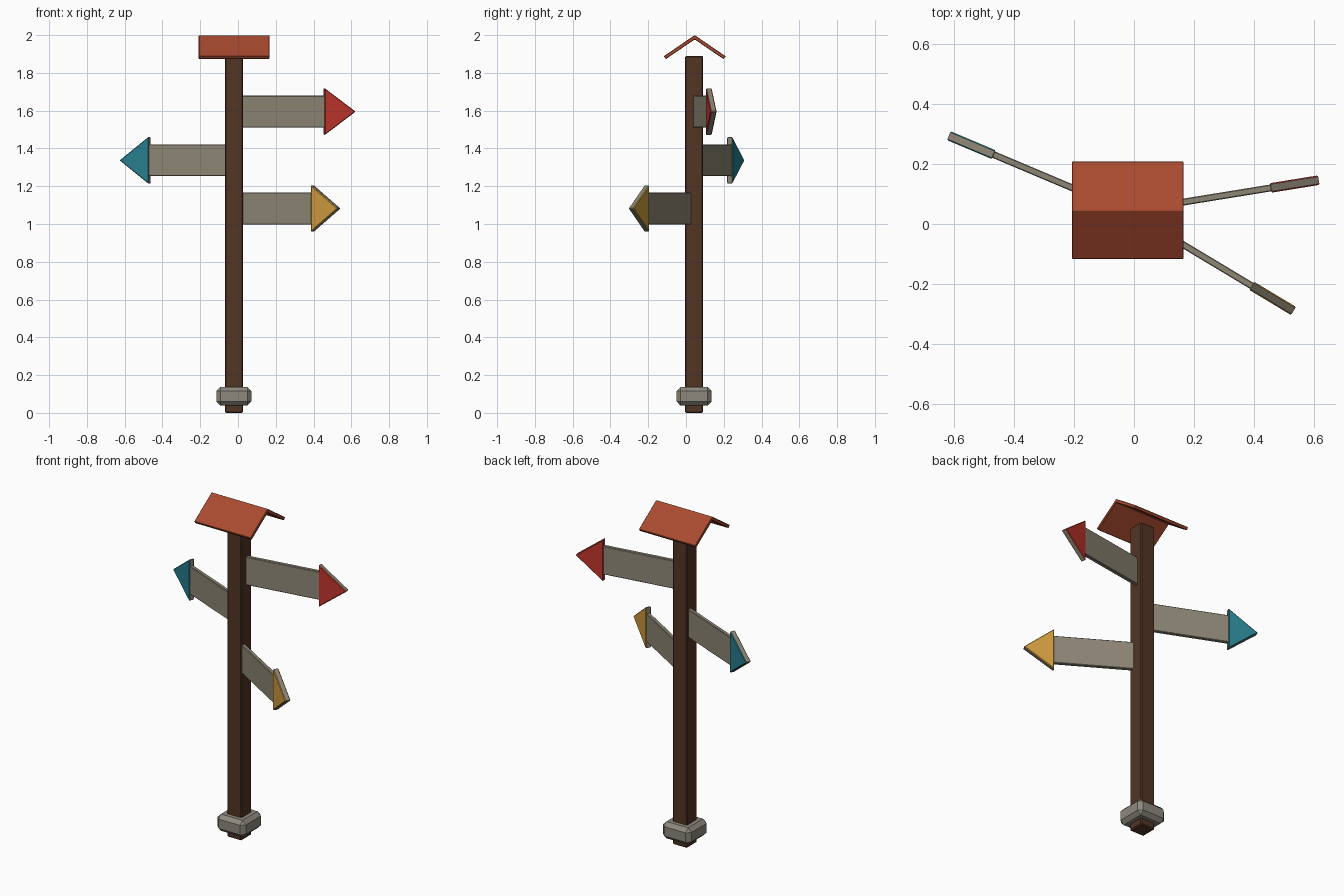
import bpy, bmesh, math
from mathutils import Matrix, Vector

if "Cube" in bpy.data.objects:
    bpy.data.objects.remove(bpy.data.objects["Cube"])

PX, PY = -0.022, 0.043   # post axis


def mat(name, rgb):
    m = bpy.data.materials.new(name)
    m.diffuse_color = (*rgb, 1)
    m.use_nodes = True
    m.node_tree.nodes["Principled BSDF"].inputs["Base Color"].default_value = m.diffuse_color
    return m


WOOD = mat("dark_wood", (0.085, 0.035, 0.018))
STONE = mat("stone", (0.27, 0.25, 0.21))
BOARD = mat("weathered_board", (0.27, 0.24, 0.18))
ROOF = mat("roof_red", (0.40, 0.07, 0.03))
RED = mat("red_paint", (0.52, 0.035, 0.025))
TEAL = mat("teal_paint", (0.02, 0.21, 0.27))
YELLOW = mat("yellow_paint", (0.62, 0.33, 0.05))


def prism(name, profile, depth, axis, bevel, material, rim=None):
    """Extrude a closed 2D profile, centred along 'x', 'y' or 'z'."""
    place = {"x": lambda a, b, d: (d, a, b),
             "y": lambda a, b, d: (a, d, b),
             "z": lambda a, b, d: (a, b, d)}[axis]
    bm = bmesh.new()
    face = bm.faces.new([bm.verts.new(place(a, b, -depth / 2)) for a, b in profile])
    ext = bmesh.ops.extrude_face_region(bm, geom=[face])
    verts = [v for v in ext["geom"] if isinstance(v, bmesh.types.BMVert)]
    bmesh.ops.translate(bm, verts=verts, vec=place(0, 0, depth))
    bmesh.ops.recalc_face_normals(bm, faces=bm.faces)
    bmesh.ops.bevel(bm, geom=bm.edges[:], offset=bevel, segments=1,
                    affect='EDGES', profile=0.5)
    bm.normal_update()
    if rim:
        along = Vector(place(0, 0, 1))
        for f in bm.faces:
            f.material_index = int(abs(f.normal.dot(along)) < 0.1)
    me = bpy.data.meshes.new(name)
    bm.to_mesh(me)
    bm.free()
    me.materials.append(material)
    if rim:
        me.materials.append(rim)
    ob = bpy.data.objects.new(name, me)
    bpy.context.collection.objects.link(ob)
    return ob


def rect(x0, x1, y0, y1):
    return [(x0, y0), (x1, y0), (x1, y1), (x0, y1)]


# Post and the stone collar round its foot
post = prism("post", rect(-0.048, 0.048, -0.048, 0.048), 1.89, "z", 0.006, WOOD)
post.location = (PX, PY, 0.945)
collar = prism("stone_collar", rect(-0.093, 0.093, -0.093, 0.093), 0.1, "z", 0.022, STONE)
collar.location = (PX, PY, 0.088)

# Pitched roof, a bent sheet running along x
roof = prism("roof", [(0, 2.0), (0.164, 1.888), (0.153, 1.873), (0, 1.977),
                      (-0.153, 1.873), (-0.164, 1.888)], 0.374, "x", 0.003, ROOF)
roof.location = (PX + 0.001, PY + 0.003, 0)

# Direction boards with painted arrow heads, radiating from the post axis
for name, height, angle, paint in (("red", 1.595, 9.2, RED),
                                   ("teal", 1.337, 157.1, TEAL),
                                   ("yellow", 1.082, -31.0, YELLOW)):
    board = prism(name + "_sign_board", rect(0, 0.49, -0.084, 0.084), 0.023, "y", 0.003, BOARD)
    head = prism(name + "_arrow_head", [(0.484, -0.125), (0.651, 0), (0.484, 0.125)],
                 0.032, "y", 0.004, paint, BOARD)
    for ob in (board, head):
        ob.matrix_world = (Matrix.Translation((PX, PY, height))
                           @ Matrix.Rotation(math.radians(angle), 4, 'Z'))
